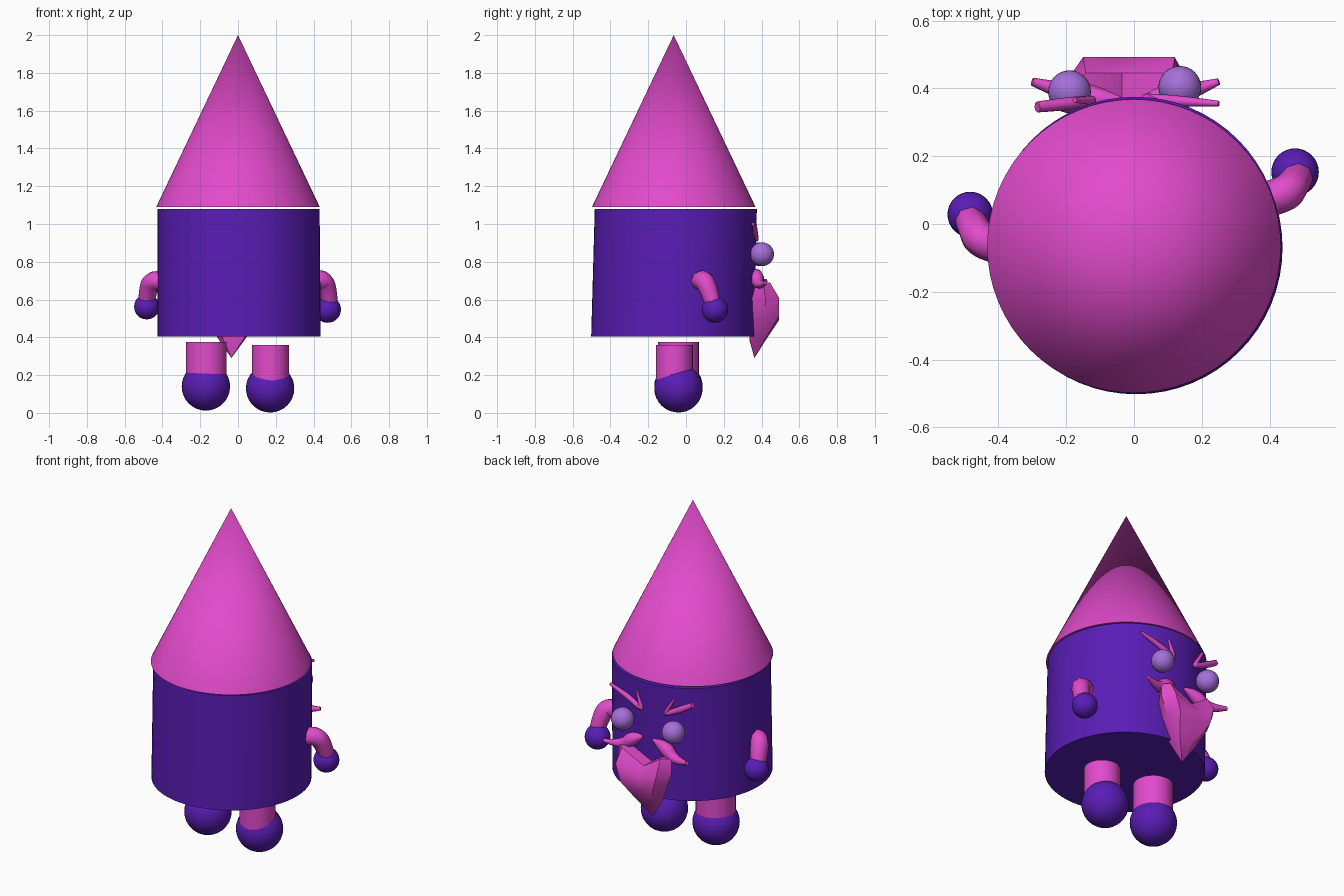
import bpy, bmesh, math
from mathutils import Vector

if "Cube" in bpy.data.objects:
    bpy.data.objects.remove(bpy.data.objects["Cube"])


def material(name, rgb):
    m = bpy.data.materials.new(name)
    m.diffuse_color = (*rgb, 1)
    m.use_nodes = True
    m.node_tree.nodes["Principled BSDF"].inputs["Base Color"].default_value = m.diffuse_color
    return m


PINK = material("pink", (0.76, 0.07, 0.60))
PURPLE = material("purple", (0.10, 0.012, 0.46))
LILAC = material("lilac", (0.38, 0.16, 0.70))


def finish(ob, name, mat, angle=40):
    ob.name = name
    ob.data.materials.clear()
    ob.data.materials.append(mat)
    bpy.ops.object.select_all(action='DESELECT')
    ob.select_set(True)
    bpy.context.view_layer.objects.active = ob
    bpy.ops.object.shade_smooth_by_angle(angle=math.radians(angle))
    return ob


def cone(name, bottom, top, r1, r2, mat, sides=48):
    """Capped cone or cylinder, sheared so its ends stay level."""
    b, t = Vector(bottom), Vector(top)
    bpy.ops.mesh.primitive_cone_add(vertices=sides, radius1=r1, radius2=r2, depth=t.z - b.z,
                                    location=(b + t) / 2)
    ob = bpy.context.object
    shift = (t - b) / 2
    for v in ob.data.vertices:
        s = 1 if v.co.z > 0 else -1
        v.co.x += s * shift.x
        v.co.y += s * shift.y
    return finish(ob, name, mat)


def ball(name, loc, r, mat):
    bpy.ops.mesh.primitive_uv_sphere_add(segments=32, ring_count=16, radius=r, location=loc)
    return finish(bpy.context.object, name, mat)


def tube(name, points, radii, mat):
    """Tapered round tube along a smooth or hooked path."""
    cu = bpy.data.curves.new(name, 'CURVE')
    cu.dimensions = '3D'
    cu.bevel_depth = 1
    cu.bevel_resolution = 2
    cu.use_fill_caps = True
    sp = cu.splines.new('NURBS')
    sp.points.add(len(points) - 1)
    for p, co, r in zip(sp.points, points, radii):
        p.co = (*co, 1)
        p.radius = r
    sp.order_u = 3
    sp.use_endpoint_u = True
    sp.resolution_u = 5
    ob = bpy.data.objects.new(name, cu)
    bpy.context.collection.objects.link(ob)
    bpy.ops.object.select_all(action='DESELECT')
    ob.select_set(True)
    bpy.context.view_layer.objects.active = ob
    bpy.ops.object.convert(target='MESH')
    return finish(bpy.context.object, name, mat, 60)


# Hat and body
cone("hat", (0, -0.065, 1.09), (0, -0.065, 2.0), 0.433, 0, PINK, 64)
cone("body", (0.006, -0.07, 0.405), (0.003, -0.054, 1.08), 0.432, 0.429, PURPLE, 64)

# Legs and feet
cone("left_leg", (-0.168, -0.04, 0.14), (-0.168, -0.04, 0.375), 0.108, 0.108, PINK, 32)
cone("right_leg", (0.172, -0.062, 0.13), (0.172, -0.062, 0.36), 0.098, 0.098, PINK, 32)
ball("left_foot", (-0.17, -0.04, 0.14), 0.128, PURPLE)
ball("right_foot", (0.17, -0.04, 0.13), 0.128, PURPLE)

# Arms and hands
tube("left_arm", [(-0.39, -0.07, 0.69), (-0.45, -0.055, 0.71), (-0.475, -0.01, 0.66), (-0.487, 0.02, 0.58)],
     [0.05, 0.052, 0.05, 0.042], PINK)
tube("right_arm", [(0.38, 0.07, 0.69), (0.445, 0.085, 0.715), (0.475, 0.12, 0.66), (0.487, 0.145, 0.57)],
     [0.052, 0.054, 0.05, 0.042], PINK)
ball("left_hand", (-0.483, 0.028, 0.562), 0.067, PURPLE)
ball("right_hand", (0.475, 0.153, 0.547), 0.07, PURPLE)

# Eyes
ball("left_eye", (-0.19, 0.39, 0.84), 0.063, LILAC)
ball("right_eye", (0.135, 0.403, 0.84), 0.063, LILAC)

# Hooked eyebrows
tube("left_eyebrow", [(-0.285, 0.345, 1.01), (-0.21, 0.353, 0.965), (-0.125, 0.365, 0.925),
                      (-0.125, 0.365, 0.935), (-0.175, 0.365, 1.02)],
     [0.016, 0.02, 0.014, 0.014, 0.008], PINK)
tube("right_eyebrow", [(0.25, 0.355, 1.0), (0.14, 0.362, 0.965), (0.035, 0.37, 0.915),
                       (0.035, 0.37, 0.925), (0.065, 0.365, 1.015)],
     [0.008, 0.017, 0.015, 0.015, 0.007], PINK)

# Moustache halves
tube("left_moustache", [(-0.04, 0.37, 0.75), (-0.12, 0.37, 0.735), (-0.19, 0.385, 0.67), (-0.30, 0.42, 0.698)],
     [0.006, 0.045, 0.03, 0.012], PINK)
tube("right_moustache", [(0.025, 0.37, 0.75), (0.08, 0.37, 0.735), (0.15, 0.385, 0.67), (0.25, 0.42, 0.688)],
     [0.006, 0.045, 0.028, 0.01], PINK)

# Faceted beard: levels of (left x, right x, back y, front y, side z, middle z)
levels = [(-0.19, 0.15, 0.37, 0.445, 0.69, 0.62), (-0.20, 0.16, 0.35, 0.492, 0.61, 0.56),
          (-0.165, 0.115, 0.34, 0.492, 0.51, 0.49), (-0.11, 0.045, 0.335, 0.425, 0.40, 0.39)]
bm = bmesh.new()
rings = []
for xl, xr, yb, yf, zs, zm in levels:
    xm, yc = (xl + xr) / 2 - 0.015, (yb + yf) / 2
    rings.append([bm.verts.new(c) for c in (
        (xl, yc, zs), (xl * 0.75, yf, zs), (xm, yf, zm), (xr * 0.75, yf, zs),
        (xr, yc, zs), (xr * 0.75, yb, zs), (xm, yb, zm), (xl * 0.75, yb, zs))])
for a, b in zip(rings, rings[1:]):
    for i in range(8):
        j = (i + 1) % 8
        bm.faces.new((a[i], a[j], b[j], b[i]))
tip = bm.verts.new((-0.035, 0.362, 0.29))
for i in range(8):
    bm.faces.new((rings[-1][i], rings[-1][(i + 1) % 8], tip))
t = rings[0]
for q in ((0, 1, 7), (1, 2, 6, 7), (2, 3, 5, 6), (3, 4, 5)):
    bm.faces.new([t[i] for i in q])
bmesh.ops.recalc_face_normals(bm, faces=bm.faces)
me = bpy.data.meshes.new("beard")
bm.to_mesh(me)
bm.free()
beard = bpy.data.objects.new("beard", me)
bpy.context.collection.objects.link(beard)
finish(beard, "beard", PINK, 40)
